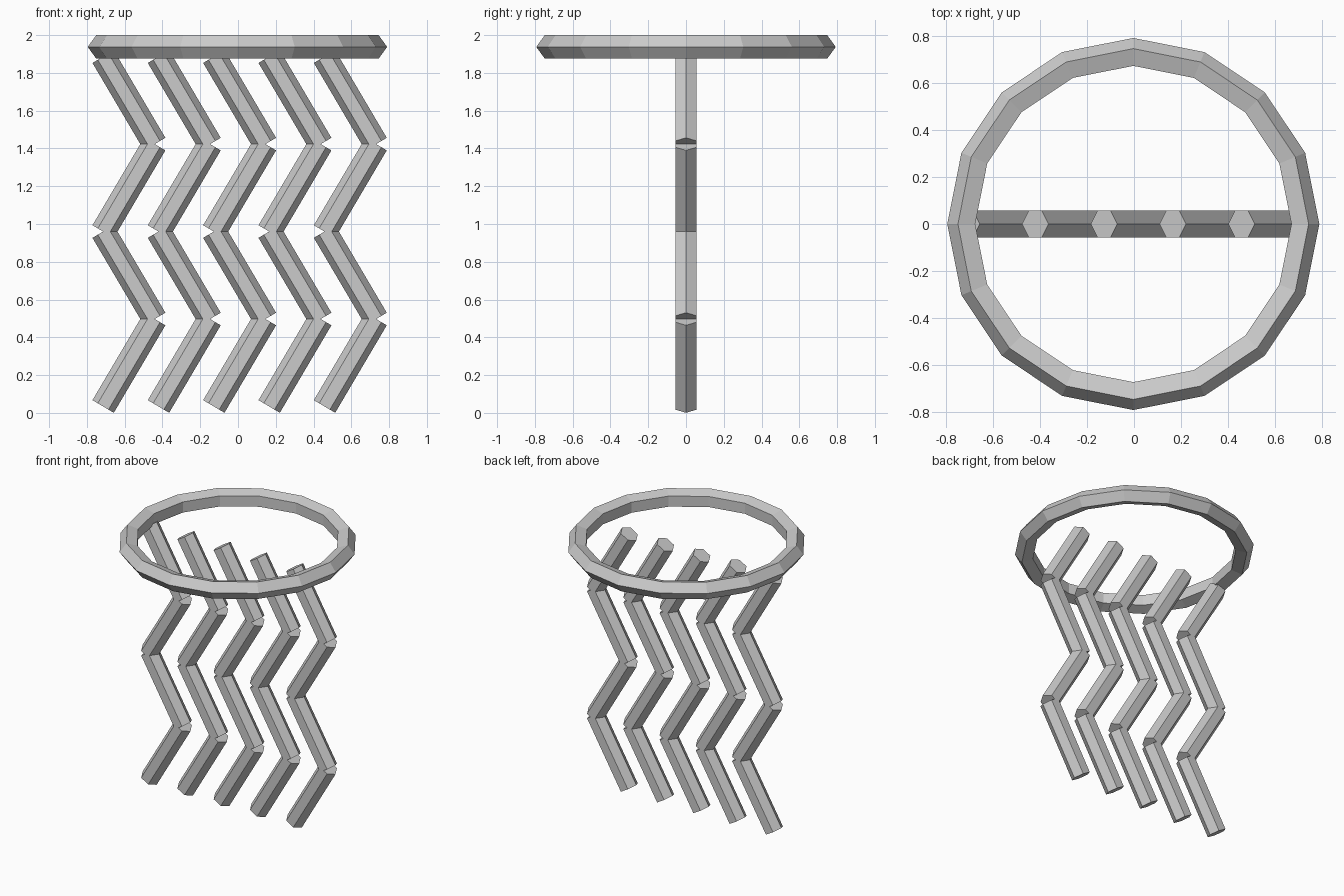
import bpy, bmesh
from math import cos, sin, pi
from mathutils import Vector

if "Cube" in bpy.data.objects:
    bpy.data.objects.remove(bpy.data.objects["Cube"])

TUBE = 0.0657            # radius shared by the ring tube and the bars
STRANDS, SPACING = 5, 0.293
X_LEFT, X_RIGHT = -0.128, 0.145
Z_START, Z_STEP = 0.034, 0.463


def hex_bar(name, start, end):
    """Six-sided bar with a ridge in the zigzag plane and flats front and back."""
    axis = (end - start).normalized()
    depth = Vector((0, 1, 0))
    side = depth.cross(axis)
    bm = bmesh.new()
    loops = [[bm.verts.new(p + TUBE * (side * cos(k * pi / 3) + depth * sin(k * pi / 3)))
              for k in range(6)] for p in (start, end)]
    low, high = loops
    for k in range(6):
        n = (k + 1) % 6
        bm.faces.new((low[k], low[n], high[n], high[k]))
    bm.faces.new(low)
    bm.faces.new(high)
    bmesh.ops.recalc_face_normals(bm, faces=bm.faces)
    mesh = bpy.data.meshes.new(name)
    bm.to_mesh(mesh)
    bm.free()
    bpy.context.collection.objects.link(bpy.data.objects.new(name, mesh))


# Top ring: 16 segments around, five-sided tube
bpy.ops.mesh.primitive_torus_add(major_segments=16, minor_segments=5,
                                 major_radius=0.727, minor_radius=TUBE,
                                 location=(-0.003, 0, 1.9375))
bpy.context.object.name = "top_ring"

# Zigzag strands: four bars each, meeting end to end
for s in range(STRANDS):
    offset = (s - 2) * SPACING
    joints = [Vector((offset + (X_RIGHT if j % 2 else X_LEFT), 0, Z_START + j * Z_STEP))
              for j in range(5)]
    for j in range(4):
        hex_bar(f"strand_{s + 1}_bar_{j + 1}", joints[j], joints[j + 1])
